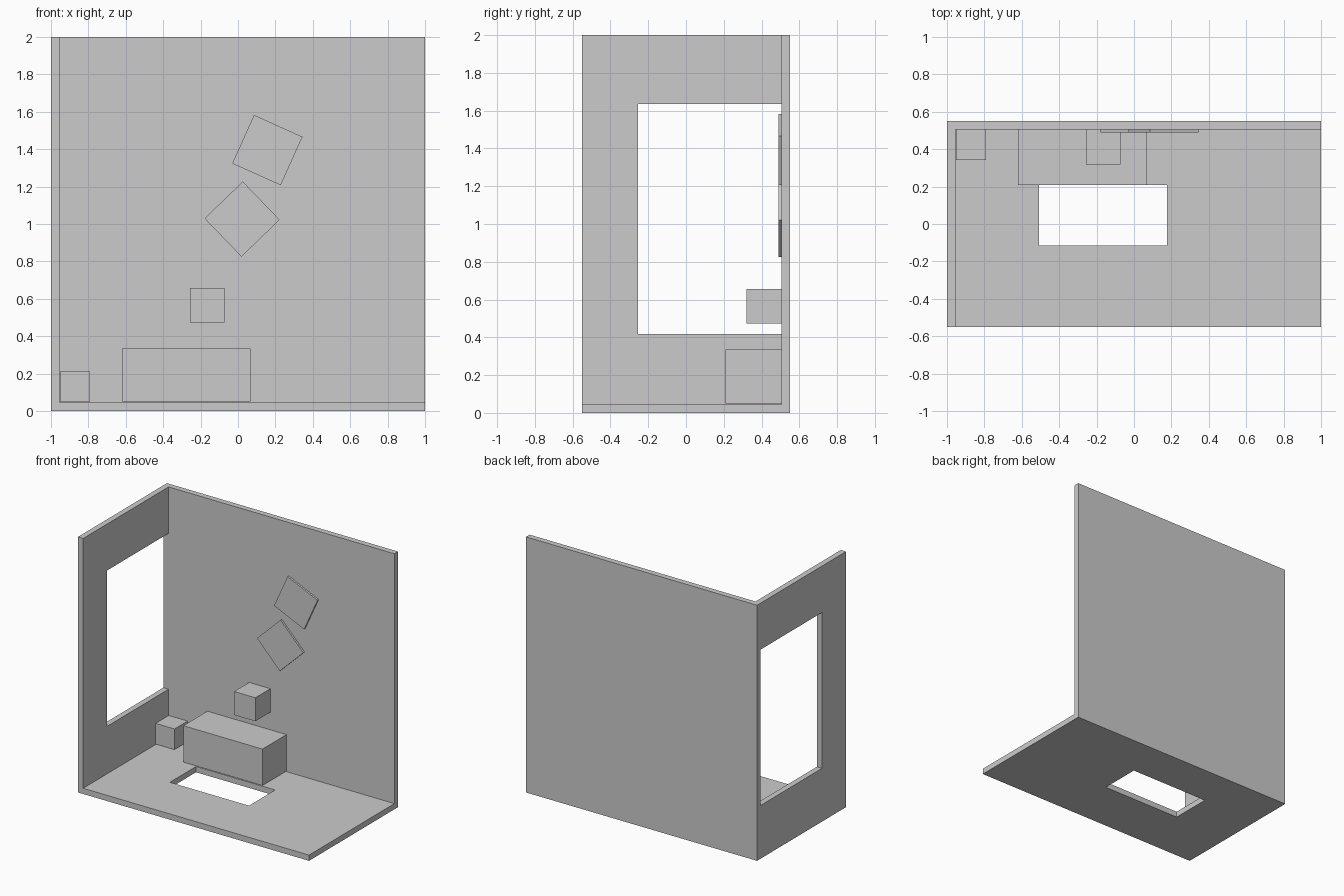
import bpy
from math import radians

if "Cube" in bpy.data.objects:
    bpy.data.objects.remove(bpy.data.objects["Cube"])


def box(name, x, y, z, tilt=0.0):
    """Box from (min, max) ranges, optionally tilted about the y axis."""
    bpy.ops.mesh.primitive_cube_add(
        size=1, location=[(a + b) / 2 for a, b in (x, y, z)])
    ob = bpy.context.object
    ob.name = name
    ob.scale = [b - a for a, b in (x, y, z)]
    bpy.ops.object.transform_apply(location=False, rotation=False, scale=True)
    ob.rotation_euler.y = radians(tilt)
    return ob


def cut(target, name, x, y, z):
    """Subtract a box from the target and discard the cutter."""
    cutter = box(name, x, y, z)
    cutter.hide_render = True
    mod = target.modifiers.new(name, 'BOOLEAN')
    mod.operation = 'DIFFERENCE'
    mod.solver = 'EXACT'
    mod.object = cutter
    bpy.context.view_layer.objects.active = target
    bpy.ops.object.modifier_apply(modifier=name)
    bpy.data.objects.remove(cutter, do_unlink=True)


T = 0.045          # wall and floor thickness
WALL_Y = 0.55 - T  # inner face of the back wall
CAB_Y = 0.208      # cabinet front, flush with the floor opening

# Room shell: floor, back wall and left wall in one piece
room = box("room_shell", (-1, 1), (-0.55, 0.55), (0, 2))
cut(room, "interior_cutter", (-1 + T, 1.3), (-0.9, WALL_Y), (T, 2.3))
cut(room, "window_cutter", (-1.2, -0.8), (-0.253, WALL_Y), (0.417, 1.636))
cut(room, "floor_opening_cutter", (-0.509, 0.176), (-0.115, CAB_Y), (-0.2, 0.2))

# Furniture against the back wall
box("cabinet", (-0.619, 0.066), (CAB_Y, WALL_Y), (0.05, 0.335))
box("corner_box", (-0.953, -0.79), (0.343, WALL_Y), (0.05, 0.212))
box("wall_box", (-0.257, -0.073), (0.319, WALL_Y), (0.473, 0.657))

# Tilted square wall panels
for name, cx, cz, tilt in (("upper_panel", 0.157, 1.395, 24.2),
                           ("lower_panel", 0.022, 1.026, 46)):
    h = 0.142
    box(name, (cx - h, cx + h), (0.49, WALL_Y), (cz - h, cz + h), tilt)
